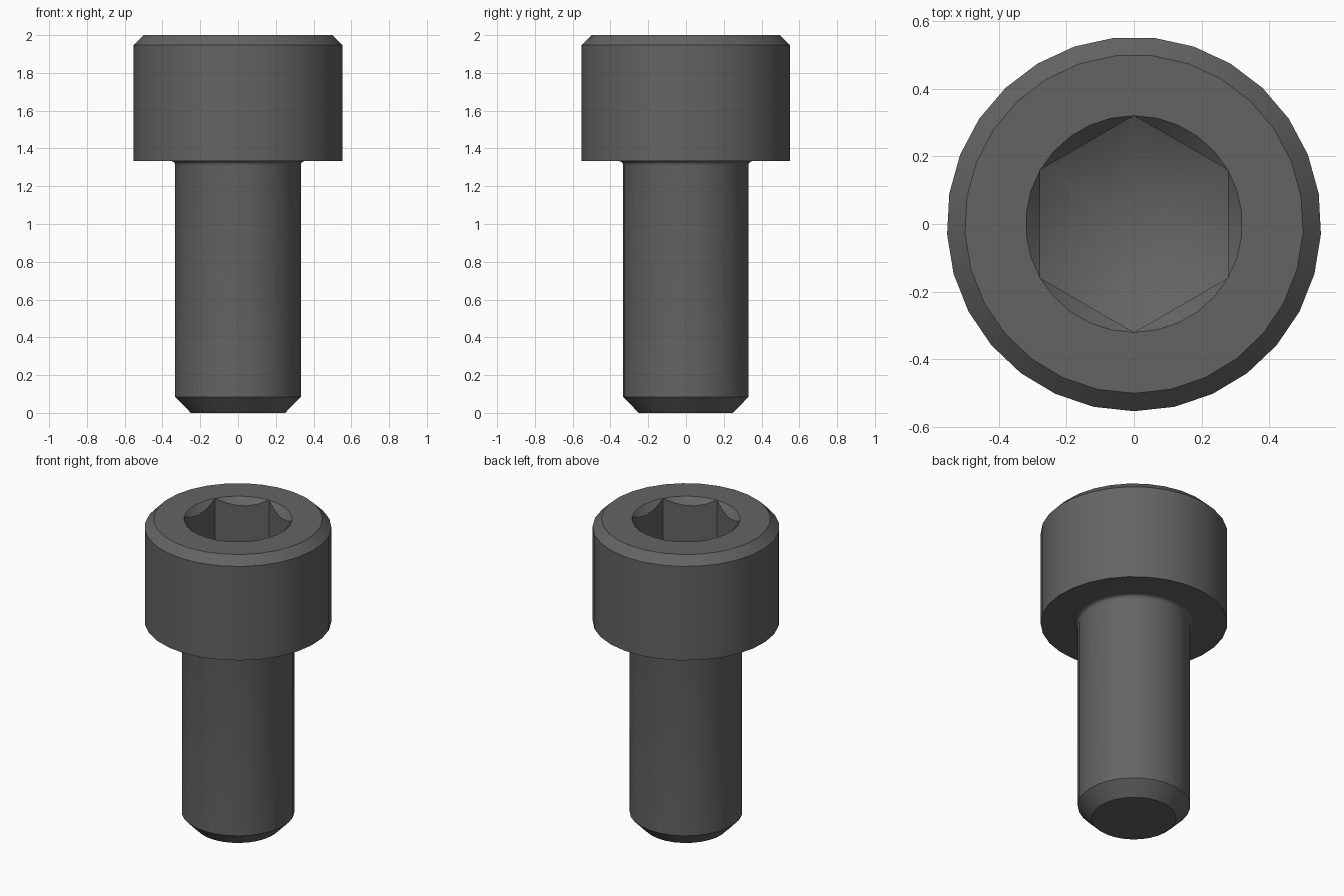
import bpy, bmesh, math

if "Cube" in bpy.data.objects:
    bpy.data.objects.remove(bpy.data.objects["Cube"])

SIDES = 29            # sides of the turned body
HEX_R = 0.32          # socket corner radius
APOTHEM = HEX_R * math.cos(math.pi / 6)
SOCKET_SIDES = 30     # five steps per socket wall
TOP = 2.0

steel = bpy.data.materials.new("dark steel")
steel.diffuse_color = (0.127, 0.127, 0.127, 1)
steel.use_nodes = True
steel.node_tree.nodes["Principled BSDF"].inputs["Base Color"].default_value = steel.diffuse_color

bm = bmesh.new()


def ring(points):
    return [bm.verts.new(p) for p in points]


def circle(r, z):
    step = 2 * math.pi / SIDES
    return ring([(r * math.cos(i * step - math.pi / 2),
                  r * math.sin(i * step - math.pi / 2), z) for i in range(SIDES)])


def bridge(a, b):
    n = len(a)
    for i in range(n):
        j = (i + 1) % n
        bm.faces.new((a[i], a[j], b[j], b[i]))


# Turned body: tip chamfer, shank, fillet under the head, head, head chamfer
F = 0.022
profile = [(0.25, 0.0), (0.333, 0.085)]
for k in range(5):
    a = k * math.pi / 8
    profile.append((0.333 + F * (1 - math.cos(a)), 1.333 - F + F * math.sin(a)))
profile += [(0.553, 1.333), (0.553, 1.947), (0.5, TOP)]
body = [circle(r, z) for r, z in profile]
for a, b in zip(body, body[1:]):
    bridge(a, b)
bm.faces.new(body[0][::-1])

# Hex socket: conical lead-in, flat walls, conical floor
rim, upper, lower = [], [], []
for i in range(SOCKET_SIDES):
    a = math.pi / 2 + i * 2 * math.pi / SOCKET_SIDES
    off = (i % 5) * 2 * math.pi / SOCKET_SIDES - math.pi / 6
    h = APOTHEM / math.cos(off)
    c, s = math.cos(a), math.sin(a)
    rim.append((HEX_R * c, HEX_R * s, TOP))
    upper.append((h * c, h * s, TOP - 0.001 - (HEX_R - h)))
    lower.append((h * c, h * s, 1.667 - (HEX_R - h) * math.tan(math.pi / 6)))
rim, upper, lower = ring(rim), ring(upper), ring(lower)
bridge(rim, upper)
bridge(upper, lower)
apex = bm.verts.new((0, 0, 1.667 - HEX_R * math.tan(math.pi / 6)))
for i in range(SOCKET_SIDES):
    bm.faces.new((lower[i], lower[(i + 1) % SOCKET_SIDES], apex))

# Flat top of the head between the chamfer and the socket
edges = [e for e in bm.edges if e.is_boundary]
bmesh.ops.triangle_fill(bm, edges=edges, use_beauty=True, normal=(0, 0, 1))
bmesh.ops.recalc_face_normals(bm, faces=bm.faces[:])

mesh = bpy.data.meshes.new("socket_head_bolt")
bm.to_mesh(mesh)
bm.free()
mesh.materials.append(steel)
bolt = bpy.data.objects.new("socket_head_bolt", mesh)
bpy.context.collection.objects.link(bolt)
bpy.context.view_layer.objects.active = bolt
bolt.select_set(True)
bpy.ops.object.shade_smooth_by_angle(angle=math.radians(30))
